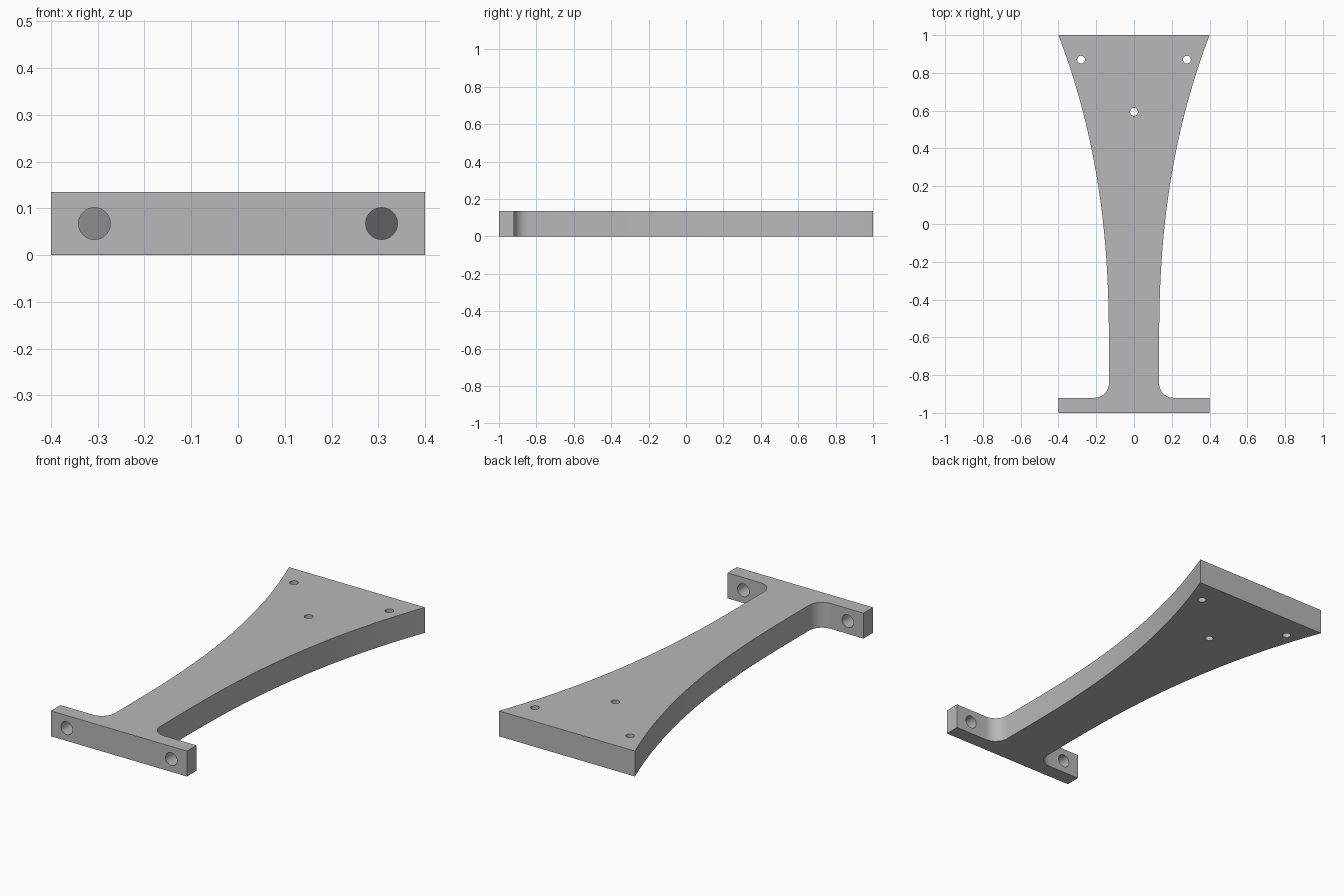
import bpy, bmesh, math
from mathutils import Matrix

if "Cube" in bpy.data.objects:
    bpy.data.objects.remove(bpy.data.objects["Cube"], do_unlink=True)

HALF, THICK = 0.4, 0.135        # half width of both ends, plate thickness
NECK, FLANGE_Y = 0.133, -0.92   # half width of the neck, back of the flange
FILLET, FLARE_Y = 0.075, -0.65  # fillet radius, start of the flare

grey = bpy.data.materials.new("plain grey")
grey.use_nodes = True
colour = (0.48, 0.48, 0.48, 1)
grey.diffuse_color = colour
grey.node_tree.nodes["Principled BSDF"].inputs["Base Color"].default_value = colour


def add_object(name, bm):
    bmesh.ops.recalc_face_normals(bm, faces=bm.faces)
    mesh = bpy.data.meshes.new(name)
    bm.to_mesh(mesh)
    bm.free()
    mesh.materials.append(grey)
    obj = bpy.data.objects.new(name, mesh)
    bpy.context.collection.objects.link(obj)
    return obj


# Right-hand half of the outline: flange, fillet, neck and flare
half = [(HALF, -1), (HALF, FLANGE_Y)]
for i in range(13):
    a = math.pi / 2 * i / 12
    half.append((NECK + FILLET * (1 - math.sin(a)),
                 FLANGE_Y + FILLET * (1 - math.cos(a))))
for i in range(33):
    t = i / 32
    half.append((NECK + (HALF - NECK) * t ** 2.35, FLARE_Y + (1 - FLARE_Y) * t))
outline = half + [(-x, y) for x, y in reversed(half)]

# Bracket body, extruded from the mirrored outline
bm = bmesh.new()
base = bm.faces.new([bm.verts.new((x, y, 0)) for x, y in outline])
top = bmesh.ops.extrude_face_region(bm, geom=[base])["geom"]
bmesh.ops.translate(bm, vec=(0, 0, THICK),
                    verts=[v for v in top if isinstance(v, bmesh.types.BMVert)])
bracket = add_object("bracket", bm)

# Drills for the three plate holes and the two flange holes
bm = bmesh.new()


def drill(x, y, z, radius, length, turn=0):
    place = Matrix.Translation((x, y, z)) @ Matrix.Rotation(turn, 4, "X")
    bmesh.ops.create_cone(bm, cap_ends=True, segments=32, radius1=radius,
                          radius2=radius, depth=length, matrix=place)


drill(0, 0.593, THICK / 2, 0.021, 0.4)
for side in (-1, 1):
    drill(side * 0.28, 0.87, THICK / 2, 0.021, 0.4)
    drill(side * 0.307, -0.96, THICK / 2, 0.034, 0.2, math.pi / 2)
drills = add_object("hole_drills", bm)
drills.hide_render = True
drills.hide_set(True)

# Cut the holes and keep the rims sharp
cut = bracket.modifiers.new("holes", "BOOLEAN")
cut.operation = "DIFFERENCE"
cut.solver = "EXACT"
cut.object = drills
bpy.ops.object.select_all(action="DESELECT")
bracket.select_set(True)
bpy.context.view_layer.objects.active = bracket
bpy.ops.object.modifier_apply(modifier=cut.name)
bpy.data.objects.remove(drills, do_unlink=True)
bpy.ops.object.shade_smooth_by_angle(angle=math.radians(30))
